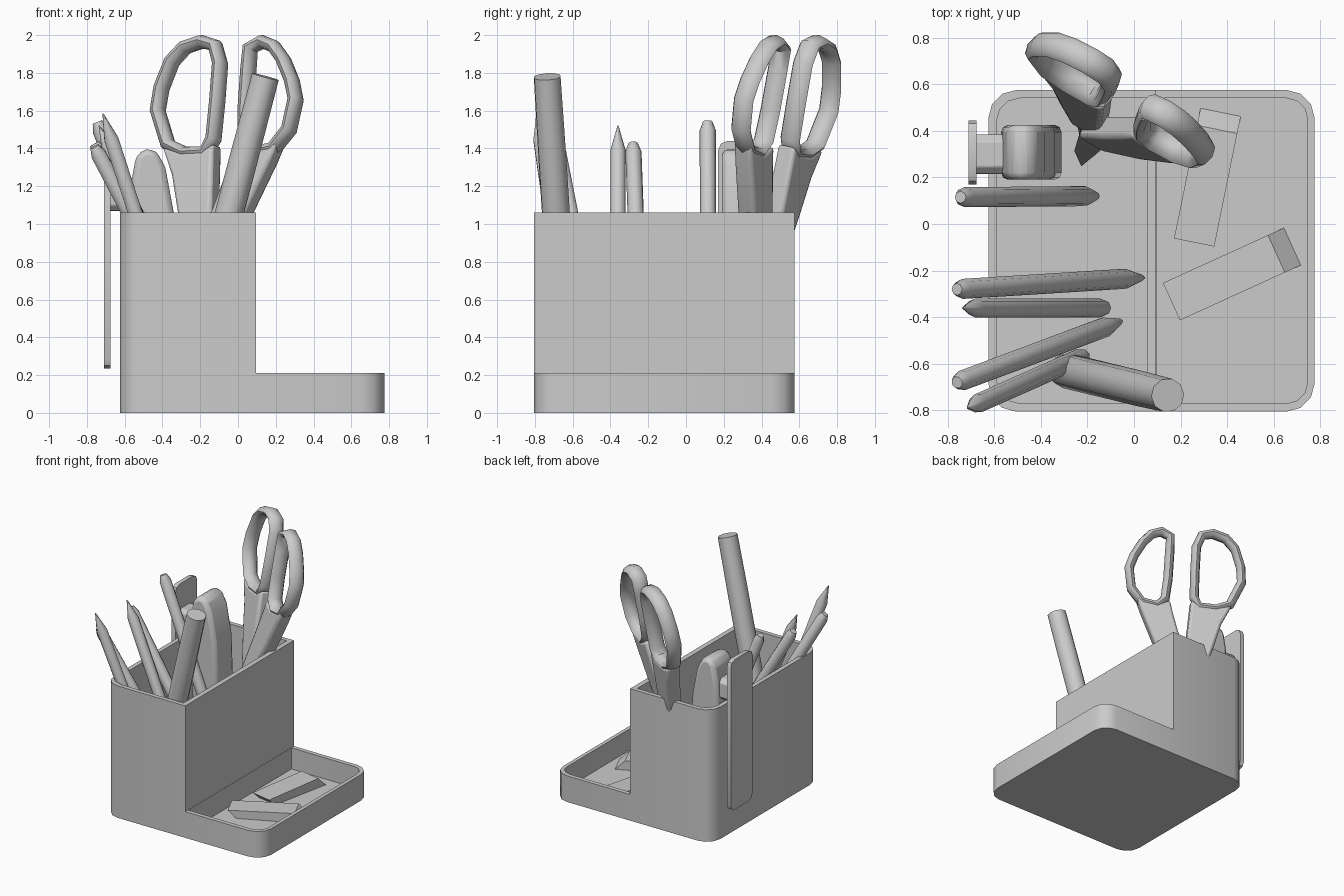
import bpy, bmesh, math
from mathutils import Vector

if "Cube" in bpy.data.objects:
    bpy.data.objects.remove(bpy.data.objects["Cube"])

def finish(name, bm, angle=35):
    bmesh.ops.recalc_face_normals(bm, faces=bm.faces[:])
    me = bpy.data.meshes.new(name)
    bm.to_mesh(me)
    bm.free()
    ob = bpy.data.objects.new(name, me)
    bpy.context.collection.objects.link(ob)
    bpy.ops.object.select_all(action='DESELECT')
    ob.select_set(True)
    bpy.context.view_layer.objects.active = ob
    bpy.ops.object.shade_smooth_by_angle(angle=math.radians(angle))
    return ob

def loft(name, rings, closed=False, angle=35):
    """Skin equal-length rings of points; cap the ends unless closed."""
    bm = bmesh.new()
    vs = [[bm.verts.new(p) for p in r] for r in rings]
    n = len(vs[0])
    for i in range(len(vs) - (0 if closed else 1)):
        a, b = vs[i], vs[(i + 1) % len(vs)]
        for k in range(n):
            bm.faces.new((a[k], a[(k + 1) % n], b[(k + 1) % n], b[k]))
    if not closed:
        bm.faces.new(vs[0])
        bm.faces.new(vs[-1])
    return finish(name, bm, angle)

def outline(x0, x1, y0, y1, radii, seg=3):
    """Rectangle with rounded corners, radii in order ++, -+, --, +-."""
    pts = []
    corners = [(x1, y1, -1, -1), (x0, y1, 1, -1), (x0, y0, 1, 1), (x1, y0, -1, 1)]
    for q, (x, y, sx, sy) in enumerate(corners):
        r = radii[q]
        if r == 0:
            pts.append((x, y))
            continue
        for i in range(seg + 1):
            a = math.pi / 2 * (q + i / seg)
            pts.append((x + sx * r + r * math.cos(a), y + sy * r + r * math.sin(a)))
    return pts

def prism(name, pts, z0, z1):
    return loft(name, [[(x, y, z) for x, y in pts] for z in (z0, z1)])

def rod(name, p, q, stations, sides=8):
    """Turned rod from p (top) to q; stations are (fraction, radius)."""
    p, q = Vector(p), Vector(q)
    rot = (q - p).to_track_quat('Z', 'Y')
    rings = []
    for t, r in stations:
        c = p.lerp(q, t)
        rings.append([c + rot @ Vector((r * math.cos(2 * math.pi * k / sides),
                      r * math.sin(2 * math.pi * k / sides), 0)) for k in range(sides)])
    return loft(name, rings, angle=50)

# Holder: rounded block with the step, the cup and the tray cut out
holder = prism("holder", outline(-.625, .775, -.805, .575, [.12] * 4), 0, 1.06)
cutters = [
    prism("step_cut", outline(.095, 1, -1, 1, [0] * 4), .21, 2),
    prism("cup_cut", outline(-.59, .055, -.77, .54, [0, .1, .1, 0]), .04, 2),
    prism("tray_cut", outline(.097, .745, -.77, .54, [.09, 0, 0, .09]), .04, 1.5)]
for c in cutters:
    m = holder.modifiers.new(c.name, 'BOOLEAN')
    m.operation, m.solver, m.object = 'DIFFERENCE', 'EXACT', c
    bpy.context.view_layer.objects.active = holder
    bpy.ops.object.modifier_apply(modifier=m.name)
for c in cutters:
    bpy.data.objects.remove(c)
bpy.ops.object.select_all(action='DESELECT')
holder.select_set(True)
bpy.context.view_layer.objects.active = holder
bpy.ops.object.shade_smooth_by_angle(angle=math.radians(35))

# Pens and pencils leaning on the left wall
blunt = [(0, .026), (.03, .043), (.9, .043), (.98, .016), (1, .003)]
sharp = [(0, .003), (.09, .041), (.97, .041), (1, .034)]
for name, p, q, shape in [
        ("pen_back", (-.745, .115, 1.54), (-.15, .12, .05), blunt),
        ("pen_middle", (-.76, -.28, 1.425), (.045, -.23, .06), blunt),
        ("pencil_middle", (-.735, -.36, 1.52), (-.13, -.36, .06), sharp),
        ("pen_front", (-.76, -.68, 1.41), (-.05, -.415, .06), blunt),
        ("pencil_front", (-.715, -.79, 1.585), (-.22, -.57, .06), sharp)]:
    rod(name, p, q, shape)

# Thick marker leaning to the right
rod("marker", (.145, -.735, 1.78), (-.31, -.625, .06),
    [(0, .073), (.25, .076), (.95, .076), (1, .06)], 10)

# Scissors lie in the sloping plane y = 0.59 + ...
W = Vector((.58, 1, -.22)).normalized()

def on_plane(x, z, off):
    return Vector((x, .70 - .58 * (x + .19) + .22 * (z - 1.965) + off, z))

def finger_ring(name, path, off):
    pts = [on_plane(x, z, off) for x, z in path]
    rings = []
    for i, c in enumerate(pts):
        t = pts[(i + 1) % len(pts)] - pts[i - 1]
        n = t.cross(W).normalized()
        rings.append([c + n * .036 * math.cos(a) + W * .06 * math.sin(a)
                      for a in [math.pi / 4 * k for k in range(8)]])
    loft(name, rings, closed=True, angle=60)

def slab(name, path, off, half):
    pts = [on_plane(x, z, off) for x, z in path]
    ob = loft(name, [[p + W * s * half for p in pts] for s in (-1, 1)])
    if half > .03:
        m = ob.modifiers.new("soften", 'BEVEL')
        m.width, m.segments = .02, 2

finger_ring("scissor_ring_left", [(-.19, 1.965), (-.12, 1.945), (-.095, 1.85), (-.11, 1.65),
    (-.13, 1.45), (-.17, 1.38), (-.28, 1.375), (-.37, 1.42), (-.425, 1.6), (-.405, 1.72),
    (-.35, 1.86), (-.28, 1.935)], 0)
finger_ring("scissor_ring_right", [(.13, 1.965), (.065, 1.93), (.055, 1.82), (.04, 1.6),
    (.04, 1.44), (.09, 1.38), (.19, 1.4), (.27, 1.5), (.305, 1.66), (.285, 1.76),
    (.24, 1.87), (.19, 1.94)], -.04)
slab("scissor_shank_left", [(-.38, 1.4), (-.33, 1.25), (-.3, 1.06), (-.25, .8), (-.13, .8),
    (-.12, 1.06), (-.11, 1.42), (-.17, 1.375), (-.28, 1.37)], 0, .055)
slab("scissor_shank_right", [(.01, 1.42), (-.03, 1.3), (-.12, 1.06), (-.22, .8), (-.1, .8),
    (.06, 1.06), (.19, 1.33), (.24, 1.45), (.18, 1.4), (.08, 1.38)], -.04, .055)
slab("scissor_blade_left", [(-.25, .85), (-.13, .85), (-.16, .3), (-.2, .08)], -.01, .012)
slab("scissor_blade_right", [(-.22, .85), (-.1, .85), (-.22, .08), (-.25, .3)], -.045, .012)

# Clip-on tool: rounded body in the cup, bridge over the wall, hanging plate
def soft_profile(name, rings, width, seg):
    ob = loft(name, rings)
    m = ob.modifiers.new("soften", 'BEVEL')
    m.width, m.segments = width, seg

body = [(-.54, .1), (-.57, 1.06), (-.565, 1.22), (-.54, 1.36), (-.49, 1.4),
        (-.43, 1.385), (-.385, 1.3), (-.34, 1.06), (-.31, .1)]
soft_profile("tool_body", [[(x, y, z) for x, z in body] for y in (.19, .425)], .03, 2)
plate = outline(.17, .445, .235, 1.44, [.05] * 4, 2)
loft("tool_clip", [[(x, y, z) for y, z in plate] for x in (-.71, -.675)])
soft_profile("tool_bridge", [[(x, y, z) for y, z in outline(.215, .385, 1.07, 1.24, [.03] * 4, 1)]
             for x in (-.69, -.5)], .005, 1)

# Erasers with slanted ends lying in the tray
for name, (cx, cy), ang in [("eraser_back", (.315, .2), 78.5), ("eraser_front", (.42, -.215), 24.5)]:
    u = Vector((math.cos(math.radians(ang)), math.sin(math.radians(ang)), 0))
    v = Vector((-u.y, u.x, 0))
    c = Vector((cx, cy, 0))
    side = [(-.285, .1), (-.22, .04), (.285, .04), (.21, .115)]
    loft(name, [[c + u * l + v * s * .088 + Vector((0, 0, h)) for l, h in side] for s in (-1, 1)])
